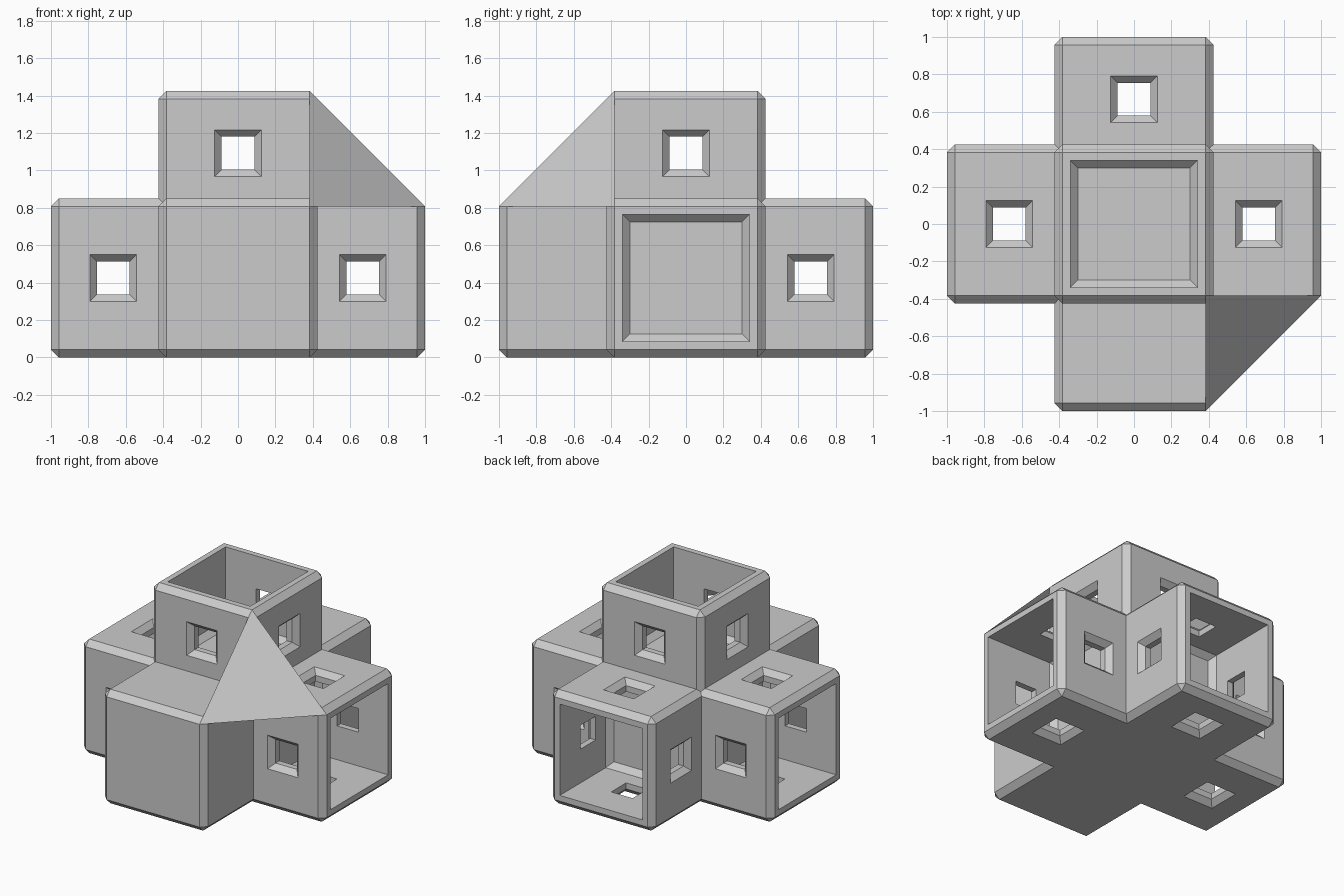
import bpy, bmesh
from mathutils import Vector

cube = bpy.data.objects.get("Cube")
if cube:
    bpy.data.objects.remove(cube, do_unlink=True)

H = 0.425      # half width of every arm
BEVEL = 0.042  # edge chamfer
WALL = 0.34    # half width of the cavities
MID = 0.667    # window distance from the middle
HOLE = 0.088   # half width of the window openings

grey = bpy.data.materials.new("light_grey")
grey.use_nodes = True
grey.diffuse_color = (0.6, 0.6, 0.6, 1)
grey.node_tree.nodes["Principled BSDF"].inputs["Base Color"].default_value = (0.6, 0.6, 0.6, 1)


def make_object(name, bm):
    bmesh.ops.recalc_face_normals(bm, faces=bm.faces)
    mesh = bpy.data.meshes.new(name)
    bm.to_mesh(mesh)
    bm.free()
    mesh.materials.append(grey)
    obj = bpy.data.objects.new(name, mesh)
    bpy.context.collection.objects.link(obj)
    obj.location.z = H
    return obj


def bevelled_box(name, low, high):
    bm = bmesh.new()
    bmesh.ops.create_cube(bm, size=1)
    low, high = Vector(low), Vector(high)
    for v in bm.verts:
        v.co = Vector([(h if c > 0 else l) for c, l, h in zip(v.co, low, high)])
    bmesh.ops.bevel(bm, geom=bm.edges[:], offset=BEVEL, segments=1,
                    affect='EDGES', clamp_overlap=True)
    return make_object(name, bm)


def square_loft(name, axis, sections, centre=(0, 0, 0)):
    """Solid through square sections (position, half width) along an axis."""
    bm = bmesh.new()
    u, w = (axis + 1) % 3, (axis + 2) % 3
    rings = []
    for pos, half in sections:
        ring = []
        for a, b in ((-1, -1), (1, -1), (1, 1), (-1, 1)):
            co = Vector(centre)
            co[axis] += pos
            co[u] += a * half
            co[w] += b * half
            ring.append(bm.verts.new(co))
        rings.append(ring)
    for r, s in zip(rings, rings[1:]):
        for i in range(4):
            j = (i + 1) % 4
            bm.faces.new((r[i], r[j], s[j], s[i]))
    bm.faces.new(rings[0])
    bm.faces.new(rings[-1])
    return make_object(name, bm)


def combine(target, other, operation):
    mod = target.modifiers.new("combine", 'BOOLEAN')
    mod.operation = operation
    mod.solver = 'EXACT'
    mod.object = other
    bpy.context.view_layer.update()
    with bpy.context.temp_override(object=target, active_object=target,
                                   selected_objects=[target]):
        bpy.ops.object.modifier_apply(modifier=mod.name)
    bpy.data.objects.remove(other, do_unlink=True)


# Cross-shaped body of three chamfered blocks
body = bevelled_box("hollow_cross_body", (-1, -H, -H), (1, H, H))
combine(body, bevelled_box("depth_block", (-H, -1, -H), (H, 1, H)), 'UNION')
combine(body, bevelled_box("upright_block", (-H, -H, -H), (H, H, 1)), 'UNION')

# Open cavities with chamfered floors, then windows through the walls;
# the front arm stays solid
for axis, side in ((0, 1), (0, -1), (1, 1), (2, 1)):
    floor = [(side * 0.42, WALL - 0.04), (side * 0.46, WALL), (side * 1.1, WALL)]
    combine(body, square_loft("cavity_cutter", axis, floor), 'DIFFERENCE')
    centre = Vector()
    centre[axis] = side * MID
    flare = HOLE + 0.037
    profile = [(-H - 0.04, flare + 0.037), (-H + 0.04, HOLE),
               (H - 0.04, HOLE), (H + 0.04, flare + 0.037)]
    for across in range(3):
        if across != axis:
            combine(body, square_loft("window_cutter", across, profile, centre),
                    'DIFFERENCE')

# Slanted sheet joining the corners of the front, left and top arms
C = H - BEVEL
bm = bmesh.new()
bm.faces.new([bm.verts.new(p) for p in ((C, -1, C), (1, -C, C), (C, -C, 1))])
sheet = make_object("corner_sheet", bm)
if sheet.data.polygons[0].normal.z < 0:
    sheet.data.flip_normals()
